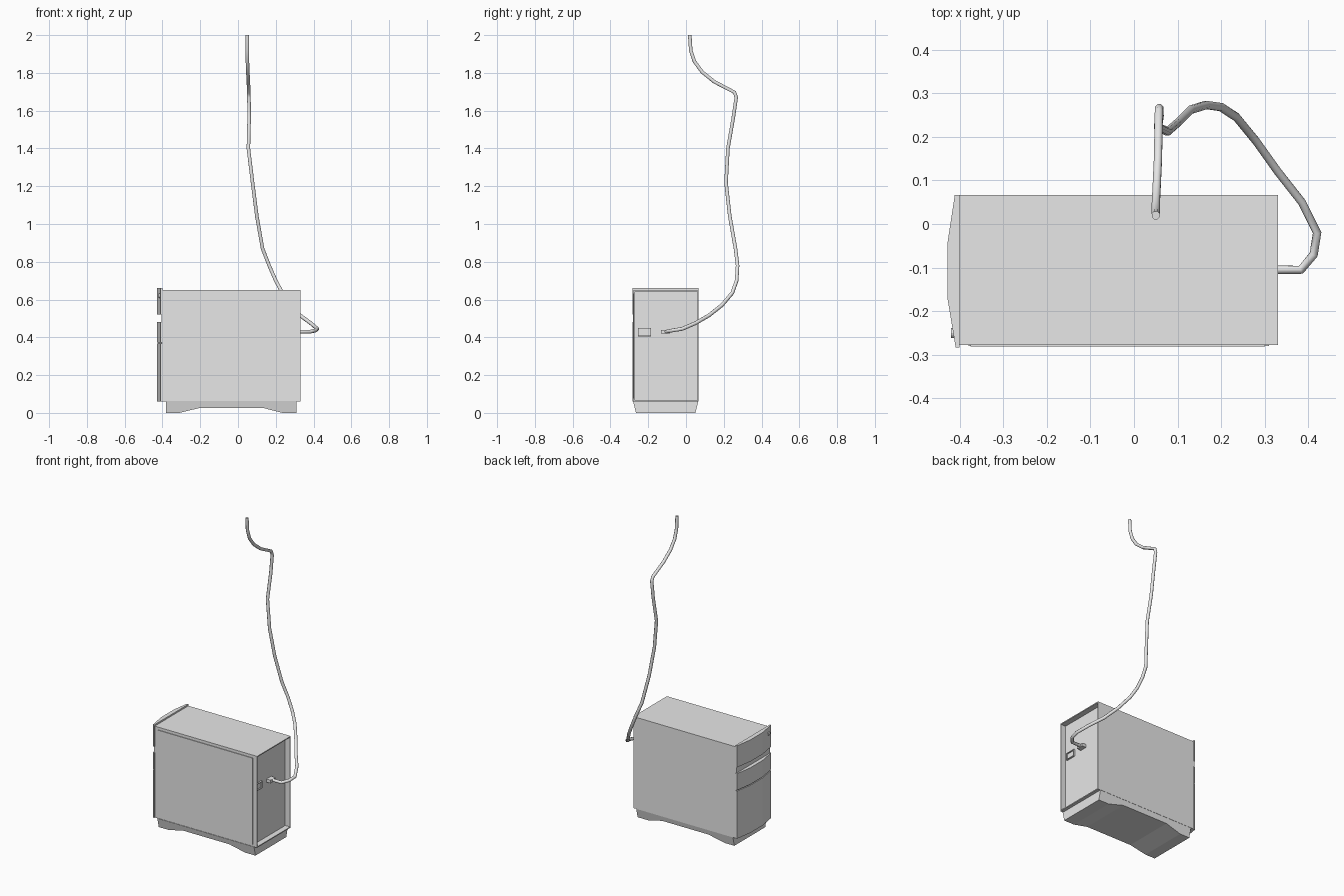
import bpy
import bmesh
from mathutils import Matrix, Vector

cube = bpy.data.objects.get("Cube")
if cube:
    bpy.data.objects.remove(cube, do_unlink=True)

grey = bpy.data.materials.new("plain grey")
grey.use_nodes = True
grey.diffuse_color = (0.8, 0.8, 0.8, 1)
grey.node_tree.nodes["Principled BSDF"].inputs["Base Color"].default_value = (0.8, 0.8, 0.8, 1)


def finish(name, bm):
    bmesh.ops.recalc_face_normals(bm, faces=bm.faces[:])
    mesh = bpy.data.meshes.new(name)
    bm.to_mesh(mesh)
    bm.free()
    mesh.materials.append(grey)
    obj = bpy.data.objects.new(name, mesh)
    bpy.context.collection.objects.link(obj)
    return obj


def box_mesh(low, high):
    bm = bmesh.new()
    low, high = Vector(low), Vector(high)
    size = high - low
    bmesh.ops.create_cube(bm, size=1, matrix=Matrix.Translation((low + high) / 2)
                          @ Matrix.Diagonal((*size, 1)))
    return bm


def box(name, low, high):
    return finish(name, box_mesh(low, high))


def recessed_box(name, low, high, rim, depth):
    """Box whose +x face is inset and sunk."""
    bm = box_mesh(low, high)
    bm.normal_update()
    face = max(bm.faces, key=lambda f: f.calc_center_median().x)
    bmesh.ops.inset_region(bm, faces=[face], thickness=rim)
    new = bmesh.ops.extrude_discrete_faces(bm, faces=[face])["faces"]
    bmesh.ops.translate(bm, verts=new[0].verts[:], vec=(-depth, 0, 0))
    return finish(name, bm)


def prism(name, points, offset):
    """Flat outline extruded along offset; returned as bmesh."""
    bm = bmesh.new()
    face = bm.faces.new([bm.verts.new(p) for p in points])
    new = bmesh.ops.extrude_face_region(bm, geom=[face])["geom"]
    bmesh.ops.translate(bm, vec=offset,
                        verts=[v for v in new if isinstance(v, bmesh.types.BMVert)])
    return bm


# Case with its sunken rear, and the raised access panel
recessed_box("case", (-0.405, -0.277, 0.06), (0.33, 0.066, 0.65), 0.009, 0.035)
box("side_panel", (-0.375, -0.281, 0.075), (0.30, -0.27, 0.632))

# Bowed bezel in three pieces, separated by a wide slot and a thin groove
bow = [(-0.409, -0.283), (-0.428, -0.17), (-0.428, -0.045), (-0.411, 0.067)]
for name, z0, z1, inset in [("lower_bezel", 0.06, 0.367, 0),
                            ("groove_back", 0.367, 0.373, 0.006),
                            ("middle_bezel", 0.373, 0.48, 0),
                            ("upper_bezel", 0.52, 0.66, 0)]:
    outline = [(x + inset, y, z0) for x, y in bow]
    outline += [(-0.40, 0.067, z0), (-0.40, -0.283, z0)]
    finish(name, prism(name, outline, (0, 0, z1 - z0)))

# Round power button
bm = bmesh.new()
bmesh.ops.create_cone(bm, cap_ends=True, segments=12, radius1=0.012, radius2=0.012, depth=0.012,
                      matrix=Matrix.Translation((-0.414, -0.25, 0.62))
                      @ Matrix.Rotation(1.5708, 4, "Y"))
finish("power_button", bm)

# Arched foot, narrower at the bottom
arch = [(-0.38, 0.062), (-0.38, 0), (-0.31, 0), (-0.20, 0.027),
        (0.13, 0.027), (0.235, 0), (0.31, 0), (0.31, 0.062)]
bm = prism("foot", [(x, -0.28, z) for x, z in arch], (0, 0.345, 0))
for v in bm.verts:
    v.co.y += (0.062 - v.co.z) * (0.24 if v.co.y < -0.1 else -0.24)
finish("foot", bm)

# Rear socket and plug
recessed_box("socket", (0.29, -0.255, 0.405), (0.305, -0.185, 0.45), 0.006, 0.008)
box("plug", (0.29, -0.132, 0.419), (0.325, -0.084, 0.439))

# Hanging cable
path = [(0.30, -0.105, 0.43), (0.383, -0.105, 0.43), (0.412, -0.07, 0.437),
        (0.42, -0.02, 0.445), (0.385, 0.05, 0.475), (0.33, 0.12, 0.515),
        (0.28, 0.19, 0.57), (0.235, 0.245, 0.635), (0.20, 0.268, 0.70),
        (0.165, 0.273, 0.78), (0.13, 0.262, 0.87), (0.10, 0.232, 1.04),
        (0.077, 0.212, 1.22), (0.055, 0.222, 1.40), (0.059, 0.25, 1.56),
        (0.058, 0.266, 1.67), (0.057, 0.257, 1.697), (0.055, 0.15, 1.753),
        (0.052, 0.085, 1.805), (0.05, 0.045, 1.86), (0.05, 0.025, 1.92), (0.05, 0.02, 2.0)]
curve = bpy.data.curves.new("cable", "CURVE")
curve.dimensions = "3D"
curve.bevel_depth = 0.01
curve.bevel_resolution = 2
curve.use_fill_caps = True
spline = curve.splines.new("POLY")
spline.points.add(len(path) - 1)
for point, co in zip(spline.points, path):
    point.co = (*co, 1)
spline.use_smooth = True
curve.materials.append(grey)
bpy.context.collection.objects.link(bpy.data.objects.new("cable", curve))
